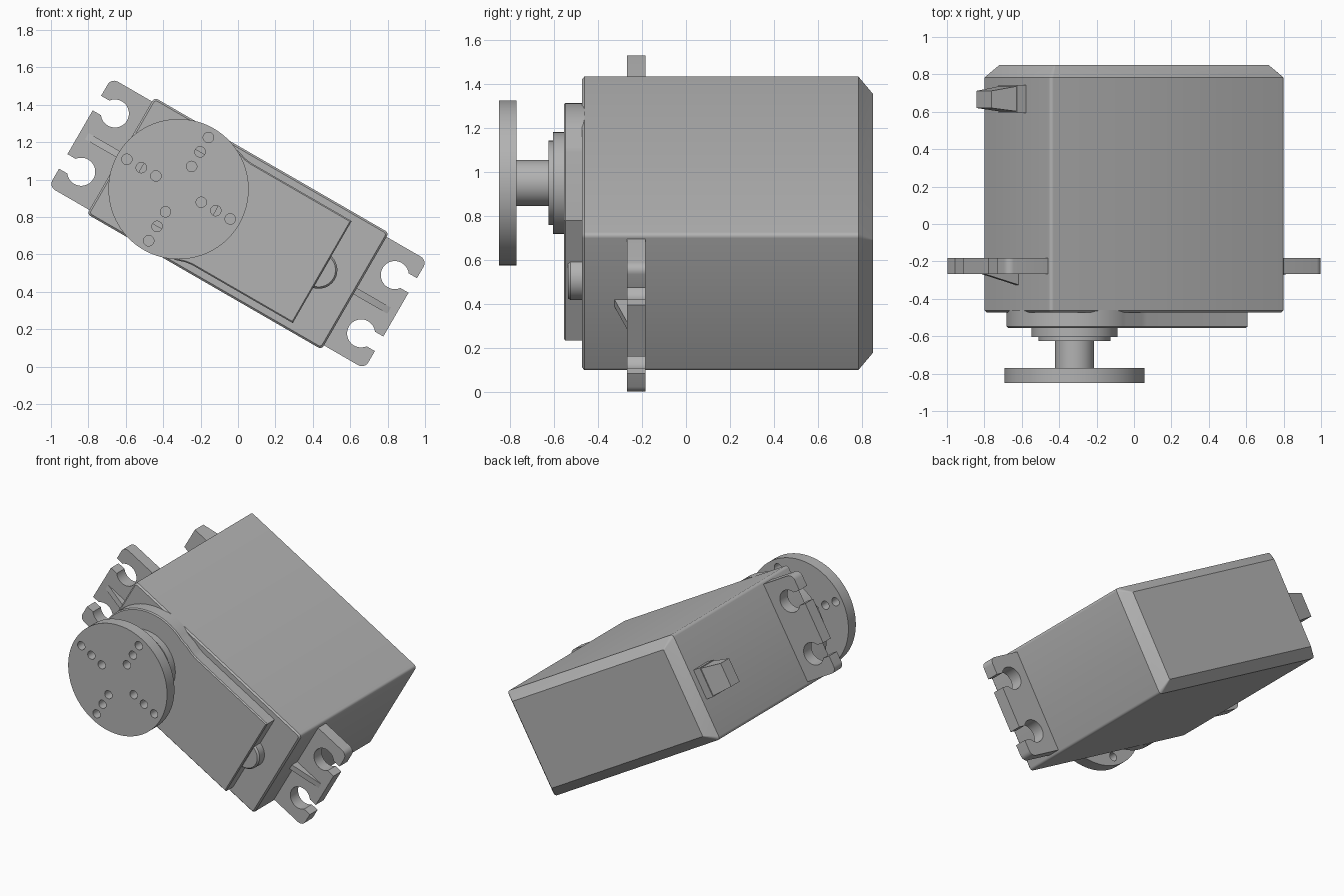
import bpy, bmesh
from math import sin, cos, radians, asin, degrees
from mathutils import Matrix

if "Cube" in bpy.data.objects:
    bpy.data.objects.remove(bpy.data.objects["Cube"], do_unlink=True)

# The whole unit is tipped 30 degrees about the front-back axis
PLACE = Matrix.Translation((0, 0, 0.766)) @ Matrix.Rotation(radians(30), 4, "Y")

grey = bpy.data.materials.new("plain grey")
grey.use_nodes = True
grey.diffuse_color = (0.45, 0.45, 0.45, 1)
grey.node_tree.nodes["Principled BSDF"].inputs["Base Color"].default_value = grey.diffuse_color


def arc(cx, cy, r, start, end, steps):
    angles = [radians(start + (end - start) * i / steps) for i in range(steps + 1)]
    return [(cx + r * cos(a), cy + r * sin(a)) for a in angles]


def circle(cx, cy, r, steps=64):
    return arc(cx, cy, r, 0, 360, steps)[:-1]


def rect(x0, x1, y0, y1):
    return [(x0, y0), (x1, y0), (x1, y1), (x0, y1)]


def rounded_rect(w, h, r):
    pts = []
    for sx, sy, a in ((1, 1, 0), (-1, 1, 90), (-1, -1, 180), (1, -1, 270)):
        pts += arc(sx * (w - r), sy * (h - r), r, a, a + 90, 4)
    return pts


def loft(name, sections, axis="Y"):
    """Skin matching outlines placed at depths along the given axis."""
    bm = bmesh.new()
    rings = []
    for d, pts in sections:
        rings.append([bm.verts.new((a, d, b) if axis == "Y" else (d, a, b)) for a, b in pts])
    for r0, r1 in zip(rings, rings[1:]):
        n = len(r0)
        for i in range(n):
            j = (i + 1) % n
            bm.faces.new((r0[i], r0[j], r1[j], r1[i]))
    bm.faces.new(rings[0])
    bm.faces.new(rings[-1])
    bmesh.ops.recalc_face_normals(bm, faces=bm.faces)
    mesh = bpy.data.meshes.new(name)
    bm.to_mesh(mesh)
    bm.free()
    mesh.materials.append(grey)
    obj = bpy.data.objects.new(name, mesh)
    bpy.context.scene.collection.objects.link(obj)
    obj.matrix_world = PLACE
    smooth(mesh)
    return obj


def smooth(mesh):
    mesh.shade_smooth()
    mesh.set_sharp_from_angle(angle=radians(32))


def cut(obj, cutters):
    for c in cutters:
        mod = obj.modifiers.new("hole", "BOOLEAN")
        mod.operation, mod.solver, mod.object = "DIFFERENCE", "EXACT", c
    bpy.context.view_layer.update()
    deps = bpy.context.evaluated_depsgraph_get()
    mesh = bpy.data.meshes.new_from_object(obj.evaluated_get(deps))
    obj.modifiers.clear()
    obj.data = mesh
    for c in cutters:
        bpy.data.objects.remove(c, do_unlink=True)
    smooth(mesh)


# Main case: eased front edge, chamfered back
L, W = 0.724, 0.36
loft("case", [(-0.472, rounded_rect(L - 0.01, W - 0.01, 0.015)),
              (-0.462, rounded_rect(L, W, 0.02)),
              (0.783, rounded_rect(L, W, 0.02)),
              (0.85, rounded_rect(L - 0.062, W - 0.062, 0.006))])

# Gear cover: round around the shaft, running into a narrower rectangle
SHAFT = -0.367


def cover_outline(inset):
    upper = [(0.52 - inset, 0.315 - inset), (-0.1, 0.315 - inset),
             (-0.14, 0.32 - inset), (-0.19, 0.336 - inset)]
    lower = [(x, -z) for x, z in reversed(upper)]
    return upper + arc(SHAFT, 0, 0.364 - inset, 70, 290, 48) + lower


loft("gear_cover", [(-0.46, cover_outline(0)), (-0.548, cover_outline(0)),
                    (-0.555, cover_outline(0.007))])

# Small round boss at the end of the cover
loft("end_boss", [(-0.46, circle(0.498, 0, 0.1, 40)), (-0.525, circle(0.498, 0, 0.1, 40)),
                  (-0.537, circle(0.498, 0, 0.09, 40))])

# Bearing steps and output shaft
for name, r, y0, y1 in (("bearing_ring", 0.231, -0.605, -0.55),
                        ("bearing_step", 0.192, -0.625, -0.6),
                        ("output_shaft", 0.105, -0.78, -0.62)):
    loft(name, [(y0, circle(SHAFT, 0, r)), (y1, circle(SHAFT, 0, r))])

# Disc horn with four arms of three through holes
horn = loft("disc_horn", [(y, circle(SHAFT, 0, 0.375, 96)) for y in (-0.85, -0.77)])
drills = []
for dx, dz in ((1, 0), (0, 1), (-1, 0), (0, -1)):
    for d in (0.14, 0.23, 0.319):
        hole = circle(SHAFT + dx * d, dz * d, 0.028, 20)
        drills.append(loft("drill", [(-0.9, hole), (-0.7, hole)]))
cut(horn, drills)

# Mounting ears with open screw slots, and a tapered rib on each
HOLE_R, SLOT = 0.075, 0.045
a = degrees(asin(SLOT / HOLE_R))
half = [(0.7, -0.335)] + arc(0.935, -0.295, 0.04, -90, 0, 6)
half += [(0.975, -0.18 - SLOT)] + arc(0.864, -0.18, HOLE_R, -a, a - 360, 32) + [(0.975, SLOT - 0.18)]
ear = half + [(x, -z) for x, z in reversed(half)]
for side, s in (("left", 1), ("right", -1)):
    flip = lambda pts: [(s * x, z) for x, z in pts]
    loft(side + "_mounting_ear", [(y, flip(ear)) for y in (-0.267, -0.183)])
    loft(side + "_ear_rib", [(-0.325, flip(rect(0.7, 0.724, -0.019, 0.019))),
                             (-0.262, flip(rect(0.7, 0.951, -0.019, 0.019)))], "Y")

# Cable outlet on the right end: collar and tapered sleeve
collar = rect(0.594, 0.743, -0.1, 0.1)
loft("cable_collar", [(-0.7, collar), (-0.78, collar)], "X")
loft("cable_sleeve", [(-0.775, rect(0.602, 0.737, -0.095, 0.095)),
                      (-0.925, rect(0.62, 0.712, -0.08, 0.08))], "X")
